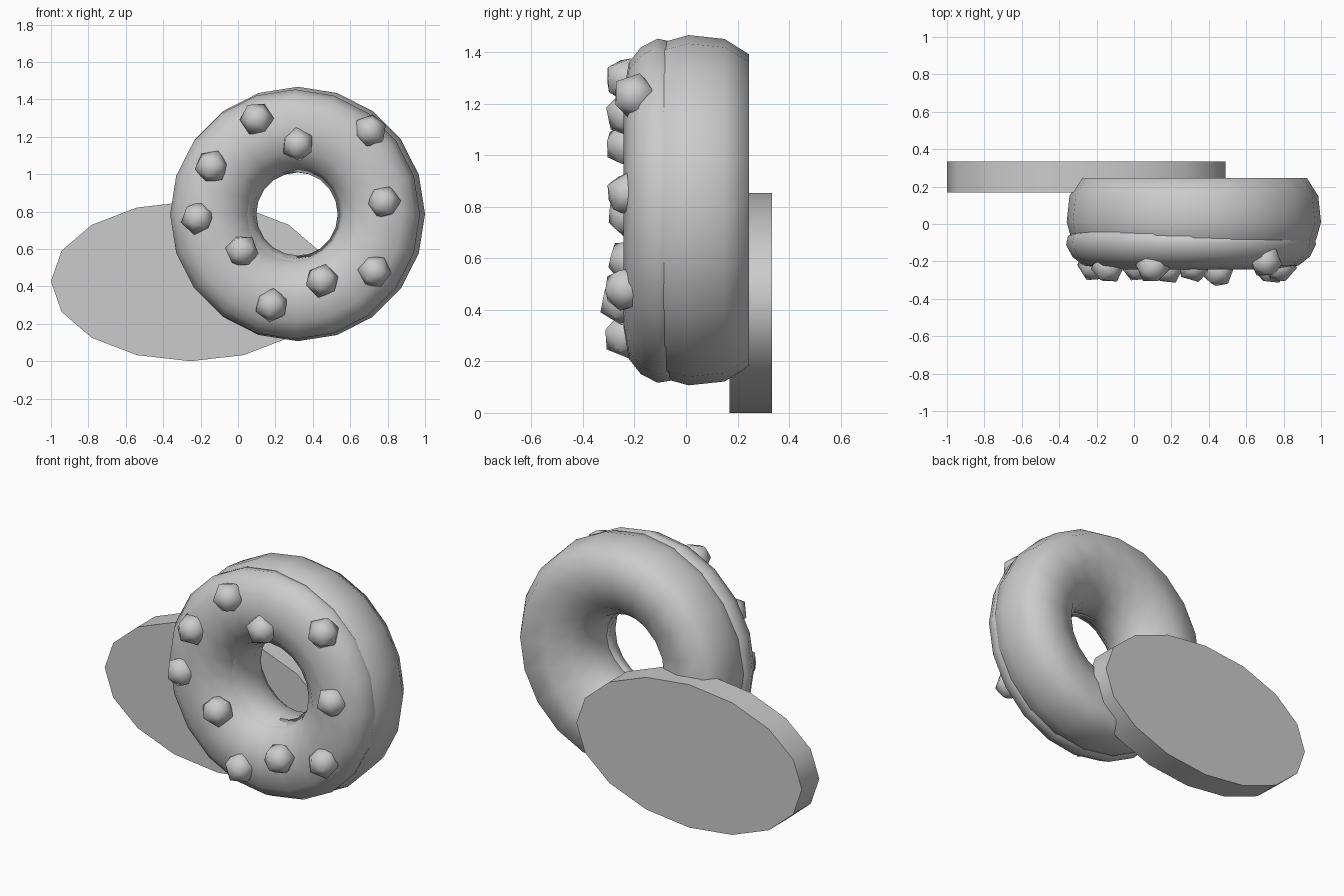
import bpy, bmesh, math, random
from mathutils import Matrix, Vector, Euler

random.seed(4)
if "Cube" in bpy.data.objects:
    bpy.data.objects.remove(bpy.data.objects["Cube"])

grey = bpy.data.materials.new("plain grey")
grey.use_nodes = True
colour = (0.6, 0.6, 0.6, 1)
grey.diffuse_color = colour
grey.node_tree.nodes["Principled BSDF"].inputs["Base Color"].default_value = colour


def finish(bm, name, location, smooth=True):
    bmesh.ops.recalc_face_normals(bm, faces=bm.faces)
    for f in bm.faces:
        f.smooth = smooth
    mesh = bpy.data.meshes.new(name)
    bm.to_mesh(mesh)
    bm.free()
    mesh.materials.append(grey)
    obj = bpy.data.objects.new(name, mesh)
    obj.location = location
    bpy.context.collection.objects.link(obj)
    return obj


def ring(name, profile, location, lip_wave=0.0, sides=20):
    """Sweep a closed (radius, y) profile around the y axis."""
    bm = bmesh.new()
    loops = []
    for i in range(sides):
        a = math.tau * i / sides
        wave = lip_wave * math.sin(3 * a + 1)
        loop = []
        for r, y in profile:
            # only the rear lip of the profile waves
            dy = wave if y > -0.1 else 0
            loop.append(bm.verts.new((r * math.cos(a), y + dy, r * math.sin(a))))
        loops.append(loop)
    n = len(profile)
    for i in range(sides):
        p, q = loops[i], loops[(i + 1) % sides]
        for j in range(n):
            k = (j + 1) % n
            bm.faces.new((p[j], p[k], q[k], q[j]))
    return finish(bm, name, location)


# Dough ring with a flattened back
ring("dough", [(.68, .01), (.665, .15), (.605, .245), (.44, .245), (.31, .19),
               (.24, .1), (.222, 0), (.24, -.1), (.31, -.17), (.45, -.2),
               (.59, -.17), (.655, -.08)], (.32, 0, .787))

# Icing shell over the front, with its lips tucked into the dough
ring("icing", [(.62, -.03), (.658, -.055), (.668, -.11), (.635, -.175), (.575, -.222),
               (.45, -.243), (.34, -.215), (.26, -.14), (.228, -.05), (.27, -.03)],
     (.305, 0, .785), lip_wave=.012)

# Faceted beads scattered on the icing: x, y, z
beads = [(.10, -.23, 1.295), (-.14, -.23, 1.04), (-.215, -.22, .765),
         (.02, -.22, .59), (.18, -.235, .30), (.45, -.25, .43),
         (.73, -.235, .48), (.78, -.225, .85), (.705, -.2, 1.23), (.32, -.225, 1.16)]
for i, place in enumerate(beads):
    bm = bmesh.new()
    bmesh.ops.create_icosphere(bm, subdivisions=1, radius=.092)
    turn = Euler([random.uniform(0, math.tau) for _ in range(3)]).to_matrix()
    bmesh.ops.rotate(bm, verts=bm.verts, cent=Vector(), matrix=turn)
    finish(bm, f"bead_{i + 1}", place)

# Oval plate behind the ring
bm = bmesh.new()
bmesh.ops.create_cone(bm, cap_ends=True, segments=16, radius1=1, radius2=1, depth=1)
bmesh.ops.transform(bm, verts=bm.verts, matrix=Matrix.Diagonal((.745, .427, .165, 1)))
bmesh.ops.rotate(bm, verts=bm.verts, cent=Vector(),
                 matrix=Matrix.Rotation(math.pi / 2, 3, 'X'))
plate = finish(bm, "plate", (-.255, .252, .427))
bpy.context.view_layer.objects.active = plate
plate.select_set(True)
bpy.ops.object.shade_smooth_by_angle(angle=math.radians(50))
